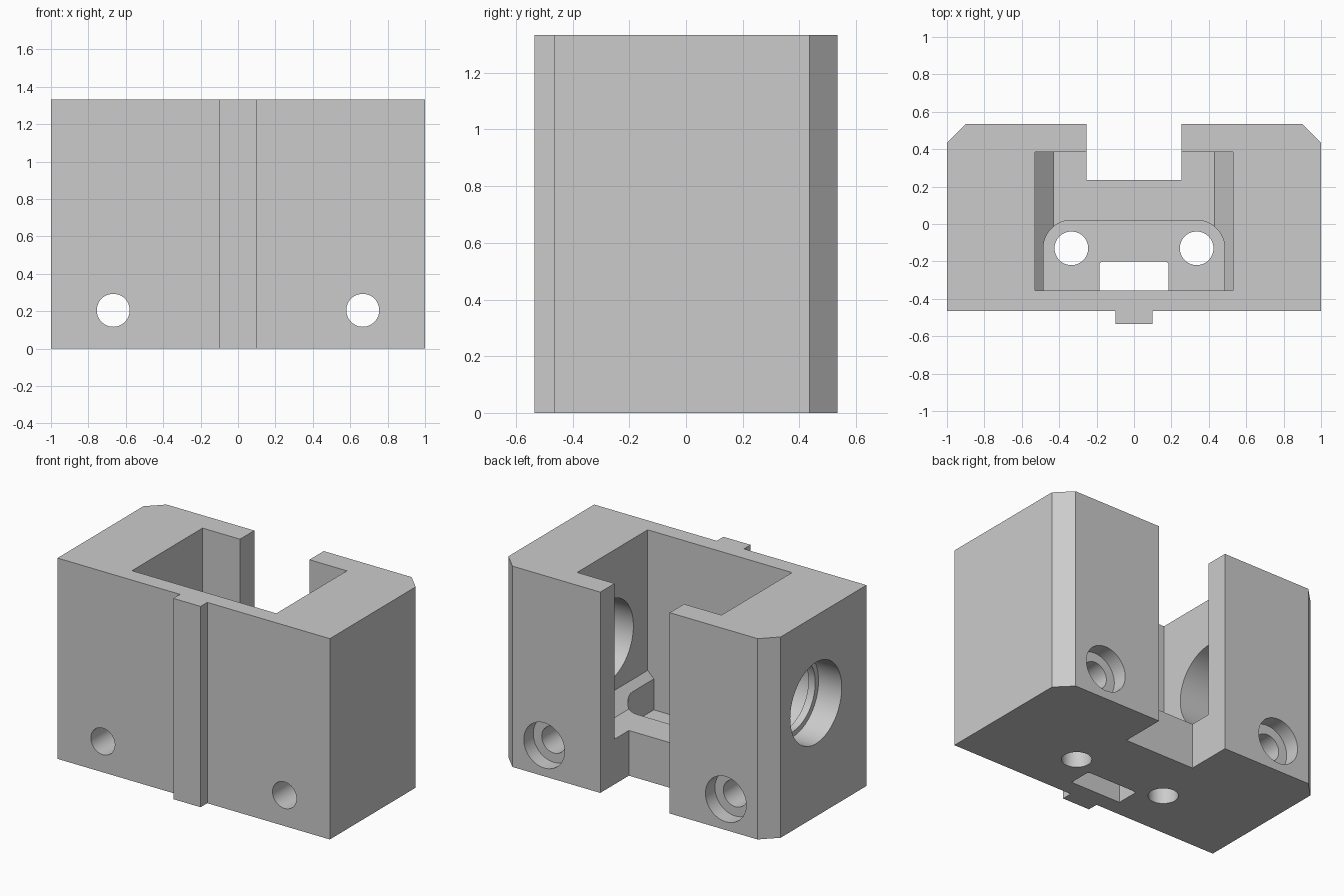
import bpy, bmesh, math
from mathutils import Matrix, Vector

old = bpy.data.objects.get("Cube")
if old:
    bpy.data.objects.remove(old, do_unlink=True)

grey = bpy.data.materials.new("light_grey")
grey.use_nodes = True
colour = (0.6, 0.6, 0.6, 1)
grey.diffuse_color = colour
grey.node_tree.nodes["Principled BSDF"].inputs["Base Color"].default_value = colour

# Local frames: outline plane plus extrusion direction
FRAMES = {
    "z": Matrix(((1, 0, 0), (0, 1, 0), (0, 0, 1))),
    "y": Matrix(((1, 0, 0), (0, 0, 1), (0, 1, 0))),
    "x": Matrix(((0, 0, 1), (1, 0, 0), (0, 1, 0))),
}


def prism(name, outline, axis, start, end):
    """Extrude a flat outline along an axis."""
    bm = bmesh.new()
    frame = FRAMES[axis]
    face = bm.faces.new([bm.verts.new(frame @ Vector((a, b, start))) for a, b in outline])
    moved = bmesh.ops.extrude_face_region(bm, geom=[face])["geom"]
    bmesh.ops.translate(bm, vec=frame @ Vector((0, 0, end - start)),
                        verts=[v for v in moved if isinstance(v, bmesh.types.BMVert)])
    bmesh.ops.recalc_face_normals(bm, faces=bm.faces)
    mesh = bpy.data.meshes.new(name)
    bm.to_mesh(mesh)
    bm.free()
    mesh.materials.append(grey)
    obj = bpy.data.objects.new(name, mesh)
    bpy.context.collection.objects.link(obj)
    return obj


def arc(a, b, r, first=0, last=360, steps=48):
    full = last - first == 360
    angles = [math.radians(first + (last - first) * i / steps)
              for i in range(steps if full else steps + 1)]
    return [(a + r * math.cos(t), b + r * math.sin(t)) for t in angles]


def mirrored(half):
    return half + [(-a, b) for a, b in reversed(half)]


def cut(name, outline, axis, start, end):
    """Subtract a prism from the housing."""
    cutter = prism(name, outline, axis, start, end)
    cutter.hide_render = True
    mod = housing.modifiers.new(name, "BOOLEAN")
    mod.operation = "DIFFERENCE"
    mod.solver = "EXACT"
    mod.object = cutter
    bpy.ops.object.modifier_apply(modifier=name)
    bpy.data.objects.remove(cutter, do_unlink=True)


# Housing: chamfered block with front rib and rear slot
TOP = 1.333
BACK = 0.535
FRONT = -0.465
half = [(0.1, -BACK), (0.1, FRONT), (1, FRONT), (1, 0.435), (0.9, BACK),
        (0.255, BACK), (0.255, 0.235)]
housing = prism("housing", mirrored(half), "z", 0, TOP)
bpy.context.view_layer.objects.active = housing
housing.select_set(True)

# Pocket open at the top, with sloped floor edges
INNER = -0.355
cut("pocket", mirrored([(0.43, 0.3), (0.53, 0.4), (0.53, 1.5)]), "y", INNER, 0.385)

# Rounded recess in the floor, and the small window through it
cut("floor_recess", mirrored([(0.485, INNER)] + arc(0.335, -0.13, 0.15, 0, 90, 12)),
    "z", 0.15, 0.5)
cut("floor_window", mirrored([(0.185, INNER)] + arc(0.165, -0.22, 0.02, 0, 90, 5)),
    "z", -0.1, 0.25)

# Floor holes and counterbored mounting holes
for side in (-1, 1):
    cut("floor_hole", arc(side * 0.335, -0.13, 0.09), "z", -0.1, 0.25)
    cut("mounting_hole", arc(side * 0.667, 0.205, 0.088), "y", -0.7, 0.7)
    cut("counterbore", arc(side * 0.667, 0.205, 0.15), "y", 0.435, 0.7)

# Bearing seats: stepped through one wall, blind in the other
BORE = (0.065, 0.753)
cut("bearing_seats", arc(*BORE, 0.27, steps=64), "x", -0.78, 0.78)
cut("outer_bore", arc(*BORE, 0.27, steps=64), "x", -1.2, -0.83)
cut("bore_lip", arc(*BORE, 0.235, steps=64), "x", -1.1, -0.6)

bpy.ops.object.shade_smooth_by_angle(angle=math.radians(30))
